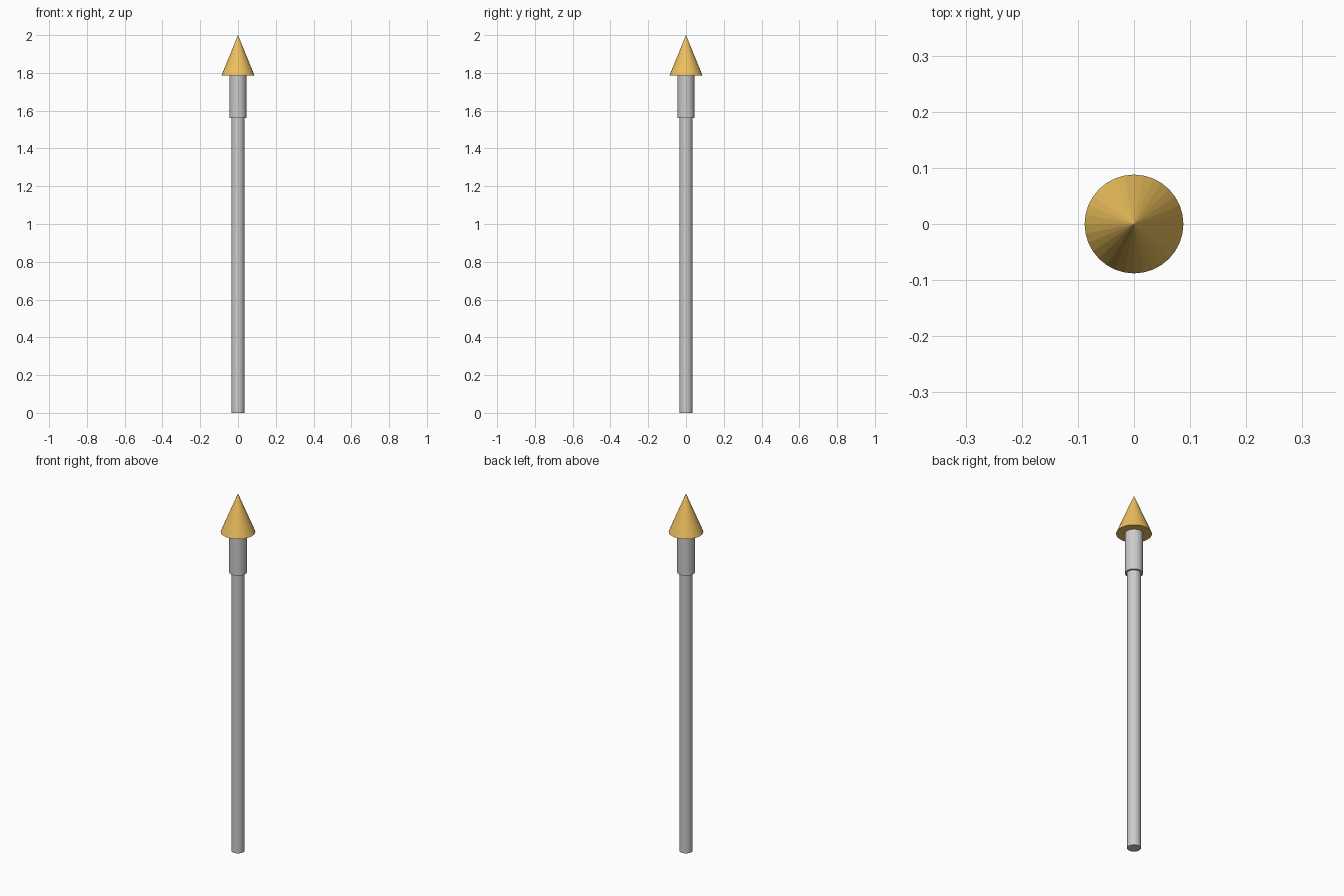
import bpy

if "Cube" in bpy.data.objects:
    bpy.data.objects.remove(bpy.data.objects["Cube"])

SIDES = 32


def tapered(name, r_bottom, r_top, z0, z1):
    """Round upright part between two heights."""
    bpy.ops.mesh.primitive_cone_add(
        vertices=SIDES, radius1=r_bottom, radius2=r_top,
        depth=z1 - z0, location=(0, 0, (z0 + z1) / 2))
    ob = bpy.context.object
    ob.name = name
    return ob


# Long shaft and the thicker collar that carries the tip
tapered("shaft", 0.034, 0.034, 0.0, 1.56)
tapered("collar", 0.045, 0.045, 1.56, 1.785)

# Golden pointed tip
tip = tapered("tip", 0.088, 0.0, 1.785, 2.0)
gold = bpy.data.materials.new("gold")
gold.diffuse_color = (0.85, 0.53, 0.11, 1)
gold.use_nodes = True
gold.node_tree.nodes["Principled BSDF"].inputs["Base Color"].default_value = gold.diffuse_color
tip.data.materials.append(gold)
